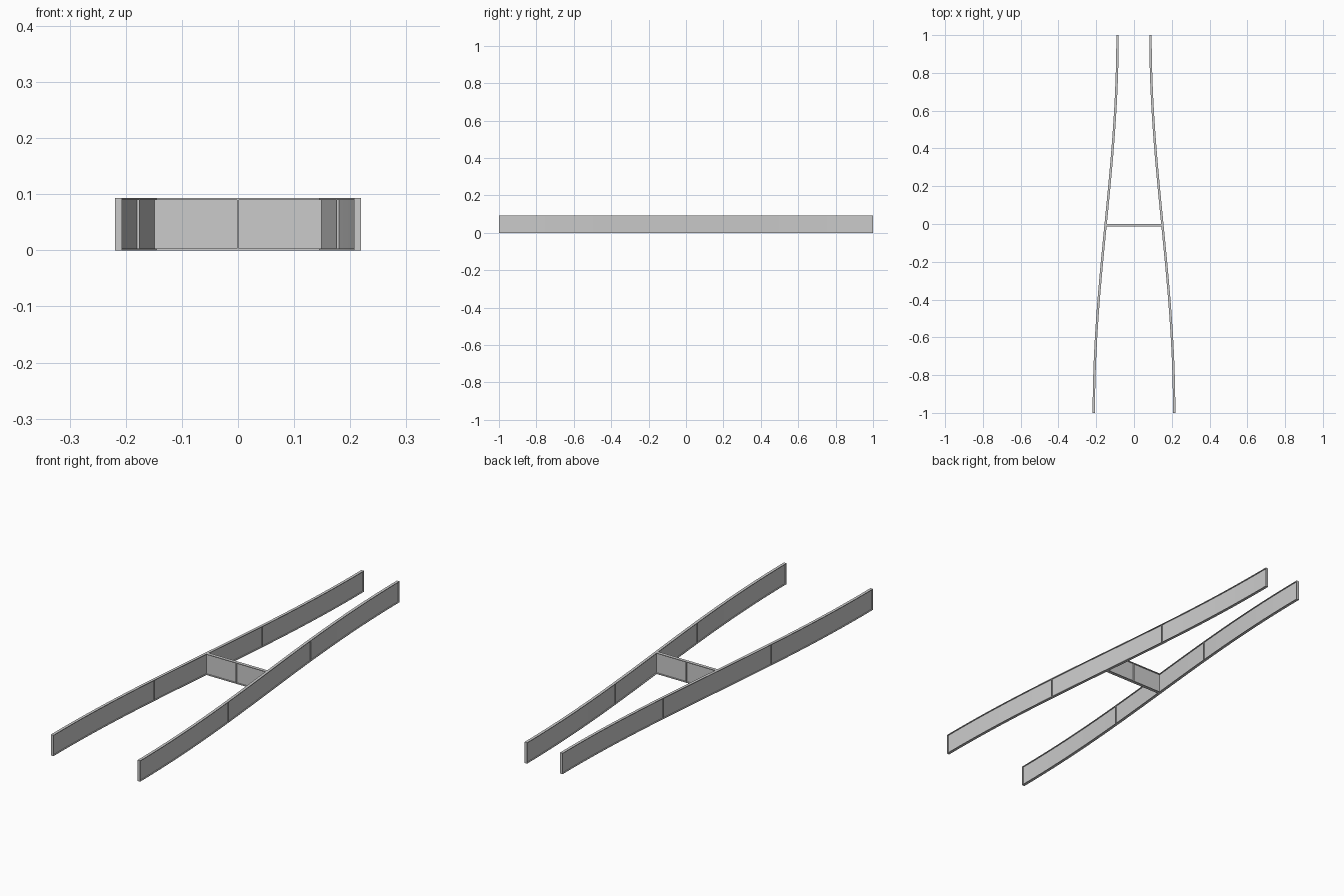
import bpy, bmesh, math

if "Cube" in bpy.data.objects:
    bpy.data.objects.remove(bpy.data.objects["Cube"])

HEIGHT = 0.093      # overall beam depth
FLANGE = 0.003      # flange and web plate thickness
WIDTH = 0.0125      # flange width


def rail_path(y):
    """Centre line of the right rail: a gentle S from wide front to narrow back."""
    return 0.15 - 0.0627 * math.sin(math.pi * y / 2), y


def cross_path(x):
    return x, -0.0065


def strip(name, path, t0, t1, steps, width, z0, z1, mirror):
    """Sweep a rectangular section along a plan-view path."""
    bm = bmesh.new()
    rings = []
    for i in range(steps + 1):
        t = t0 + (t1 - t0) * i / steps
        x, y = path(t)
        xa, ya = path(t - 0.001)
        xb, yb = path(t + 0.001)
        length = math.hypot(xb - xa, yb - ya)
        nx, ny = (yb - ya) / length, -(xb - xa) / length
        h = width / 2
        rings.append([bm.verts.new((x + s * h * nx, y + s * h * ny, z))
                      for s, z in ((-1, z0), (1, z0), (1, z1), (-1, z1))])
    for a, b in zip(rings, rings[1:]):
        for k in range(4):
            bm.faces.new((a[k], a[(k + 1) % 4], b[(k + 1) % 4], b[k]))
    bm.faces.new(rings[0])
    bm.faces.new(rings[-1])
    bmesh.ops.recalc_face_normals(bm, faces=bm.faces)
    mesh = bpy.data.meshes.new(name)
    bm.to_mesh(mesh)
    bm.free()
    obj = bpy.data.objects.new(name, mesh)
    bpy.context.collection.objects.link(obj)
    if mirror:
        obj.modifiers.new("Mirror", "MIRROR")
    return obj


def i_beam(name, path, t0, t1, steps, width, stiffeners, mirror=False):
    """Web, two flanges and thin vertical stiffener plates."""
    low, high = FLANGE, HEIGHT - FLANGE
    strip(name + "_web", path, t0, t1, steps, FLANGE, low, high, mirror)
    strip(name + "_bottom_flange", path, t0, t1, steps, width, 0, low, mirror)
    strip(name + "_top_flange", path, t0, t1, steps, width, high, HEIGHT, mirror)
    for i, t in enumerate(stiffeners):
        strip(f"{name}_stiffener_{i + 1}", path, t - FLANGE / 2, t + FLANGE / 2,
              1, width, low, high, mirror)


# Two curved side rails, with plates at the ends and third points
end = 1 - FLANGE / 2
i_beam("side_rail", rail_path, -1, 1, 48, WIDTH, (-end, -1 / 3, 1 / 3, end), mirror=True)

# Straight cross member between the rail webs
i_beam("cross_member", cross_path, -0.149, 0.149, 1, 0.0145, (0,))
